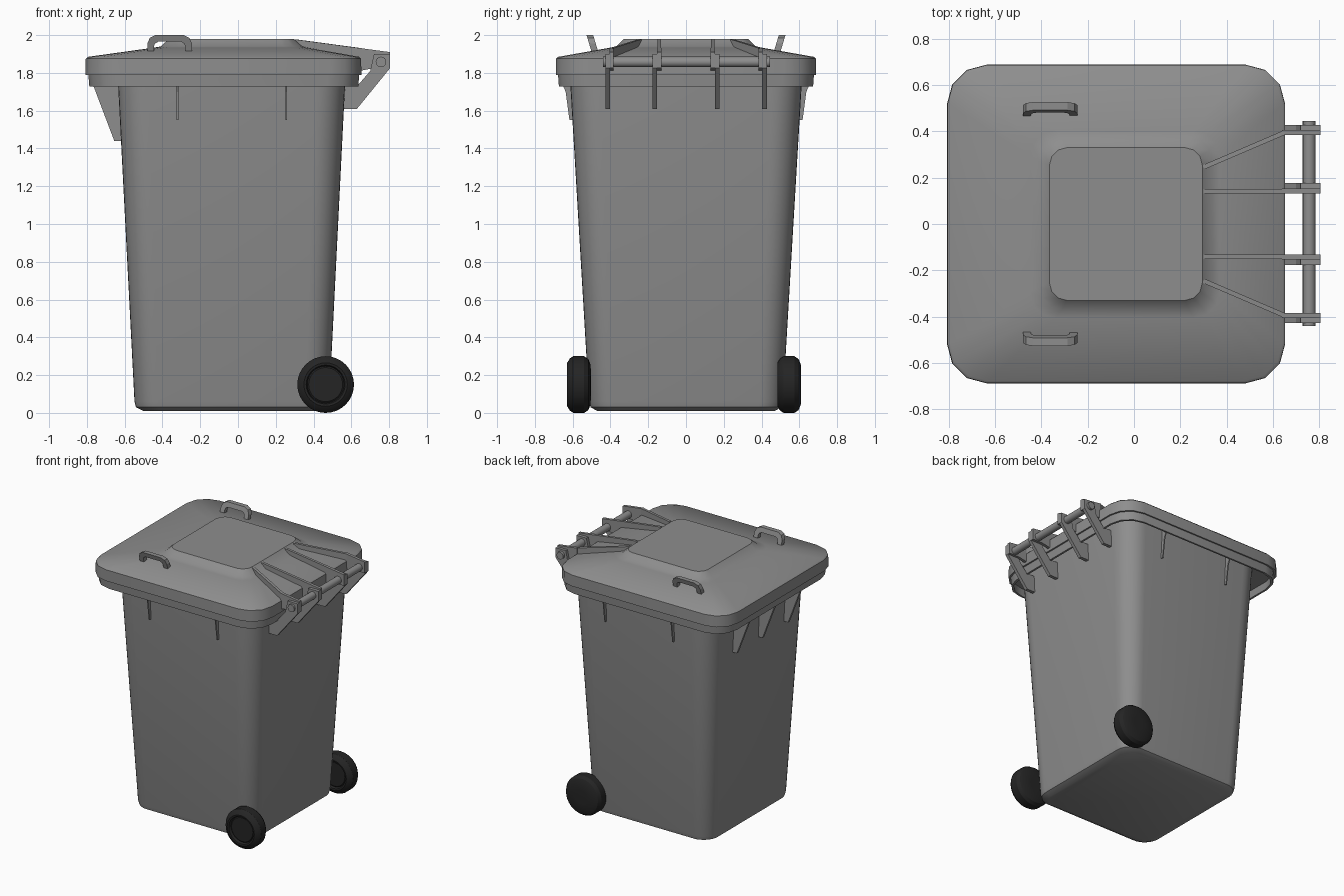
import bpy, bmesh, math
from mathutils import Vector

if "Cube" in bpy.data.objects:
    bpy.data.objects.remove(bpy.data.objects["Cube"])


def material(name, v):
    m = bpy.data.materials.new(name)
    m.diffuse_color = (v, v, v, 1)
    m.use_nodes = True
    m.node_tree.nodes["Principled BSDF"].inputs["Base Color"].default_value = m.diffuse_color
    return m


plastic = material("grey_plastic", 0.27)
rubber = material("dark_rubber", 0.018)


def finish(name, bm, angle=36, mat=plastic):
    bmesh.ops.recalc_face_normals(bm, faces=bm.faces)
    me = bpy.data.meshes.new(name)
    bm.to_mesh(me)
    bm.free()
    ob = bpy.data.objects.new(name, me)
    bpy.context.collection.objects.link(ob)
    me.materials.append(mat)
    bpy.ops.object.select_all(action='DESELECT')
    ob.select_set(True)
    bpy.context.view_layer.objects.active = ob
    if angle:
        bpy.ops.object.shade_smooth_by_angle(angle=math.radians(angle))
    return ob


def skin(bm, loops):
    """Join successive closed loops with quads and cap both ends."""
    n = len(loops[0])
    for a, b in zip(loops, loops[1:]):
        for i in range(n):
            j = (i + 1) % n
            bm.faces.new((a[i], a[j], b[j], b[i]))
    bm.faces.new(loops[0])
    bm.faces.new(loops[-1])


def rounded_loft(name, rings, segs, angle=36):
    """Stack of rounded rectangles: (z, x_min, x_max, half_y, corner radius)."""
    bm = bmesh.new()
    loops = []
    for z, x0, x1, y, r in rings:
        loop = []
        corners = [(x1 - r, y - r), (x0 + r, y - r), (x0 + r, r - y), (x1 - r, r - y)]
        for q, (cx, cy) in enumerate(corners):
            for i in range(segs + 1):
                a = math.pi / 2 * (q + i / segs)
                loop.append(bm.verts.new((cx + r * math.cos(a), cy + r * math.sin(a), z)))
        loops.append(loop)
    skin(bm, loops)
    return finish(name, bm, angle)


def plate(name, points, thick, side=None):
    """Flat plate: 3D outline thickened sideways along its horizontal normal."""
    pts = [Vector(p) for p in points]
    if side is None:
        d = max(((p - pts[0]) for p in pts), key=lambda v: v.xy.length)
        side = (-d.y, d.x, 0)
    off = Vector(side).normalized() * thick / 2
    bm = bmesh.new()
    skin(bm, [[bm.verts.new(p - off) for p in pts], [bm.verts.new(p + off) for p in pts]])
    return finish(name, bm, 0)


def lathe_y(name, profile, centre, segs, mat=plastic):
    """Revolve (y, radius) points about an axis parallel to y."""
    bm = bmesh.new()
    cx, cy, cz = centre
    turns = [2 * math.pi * i / segs for i in range(segs)]
    skin(bm, [[bm.verts.new((cx + r * math.cos(t), cy + y, cz + r * math.sin(t))) for t in turns]
              for y, r in profile])
    return finish(name, bm, 32, mat)


# Tapered bin body, its rim (open skirt) and the lid
rounded_loft("body", [(0.01, -0.50, 0.435, 0.47, 0.10), (0.03, -0.54, 0.475, 0.505, 0.12),
                      (0.06, -0.548, 0.483, 0.513, 0.125), (1.80, -0.638, 0.57, 0.616, 0.16)], 8)
rounded_loft("rim", [(1.79, -0.775, 0.625, 0.662, 0.16), (1.728, -0.772, 0.622, 0.66, 0.16),
                     (1.728, -0.787, 0.637, 0.673, 0.165), (1.80, -0.793, 0.642, 0.678, 0.165)], 3)
rounded_loft("lid", [(1.79, -0.808, 0.653, 0.688, 0.17), (1.875, -0.806, 0.652, 0.687, 0.17),
                     (1.885, -0.795, 0.642, 0.677, 0.165), (1.933, -0.45, 0.37, 0.405, 0.11),
                     (1.94, -0.41, 0.34, 0.37, 0.10), (1.98, -0.365, 0.295, 0.33, 0.075)], 3)

# Gussets under the end overhang
for y in (-0.31, 0, 0.31):
    plate("end_gusset", [(-0.77, y, 1.79), (-0.765, y, 1.73), (-0.655, y, 1.44),
                         (-0.60, y, 1.44), (-0.60, y, 1.79)], 0.02)

# Thin ribs on the two sides
for s in (-1, 1):
    for x in (-0.32, 0.255):
        plate("side_rib", [(x, s * 0.66, 1.79), (x, s * 0.655, 1.74), (x, s * 0.637, 1.70),
                           (x, s * 0.617, 1.55), (x, s * 0.58, 1.55), (x, s * 0.58, 1.79)], 0.009)

# Hinge: body brackets, lid fins and the pin through them
for s in (-1, 1):
    for y in (0.165, 0.415):
        outline = [(0.55, 1.61), (0.63, 1.61), (0.805, 1.825), (0.805, 1.90),
                   (0.72, 1.90), (0.70, 1.81), (0.635, 1.735), (0.55, 1.735)]
        plate("hinge_bracket", [(x, s * y, z) for x, z in outline], 0.025)
    for y_in, y_out in ((0.142, 0.142), (0.245, 0.395)):
        plate("lid_fin", [(0.30, s * y_in, 1.978), (0.65, s * y_out, 1.931),
                          (0.65, s * y_out, 1.86), (0.30, s * y_in, 1.93)], 0.02)
        plate("lid_fin_end", [(0.64, s * y_out, 1.932), (0.805, s * y_out, 1.91),
                              (0.805, s * y_out, 1.825), (0.72, s * y_out, 1.825),
                              (0.64, s * y_out, 1.81)], 0.022)
lathe_y("hinge_pin", [(-0.44, 0.028), (0.445, 0.028)], (0.757, 0, 1.858), 16)

# Two identical wheels: recessed hub on one face, plain dome on the other
wheel = [(-0.045, 0.09), (-0.04, 0.097), (-0.06, 0.103), (-0.062, 0.115), (-0.048, 0.138),
         (-0.03, 0.15), (0.028, 0.15), (0.05, 0.135), (0.062, 0.105), (0.064, 0.05)]
for y in (-0.567, 0.546):
    lathe_y("wheel", wheel, (0.464, y, 0.15), 32, rubber)

# Lid handles: flat rounded arches leaning outwards
arch = [(-0.118, 0), (-0.118, 0.045), (-0.105, 0.075), (-0.075, 0.09)]
inner = [(-0.06, 0.055), (-0.078, 0.045), (-0.083, 0.03), (-0.083, 0)]
outline = arch + [(-x, h) for x, h in reversed(arch)]
outline += [(-x, h) for x, h in reversed(inner)] + inner
for s in (-1, 1):
    plate("lid_handle", [(x - 0.362, s * (0.482 + 0.3 * h), 1.91 + h) for x, h in outline],
          0.035, side=(0, 1, 0))
